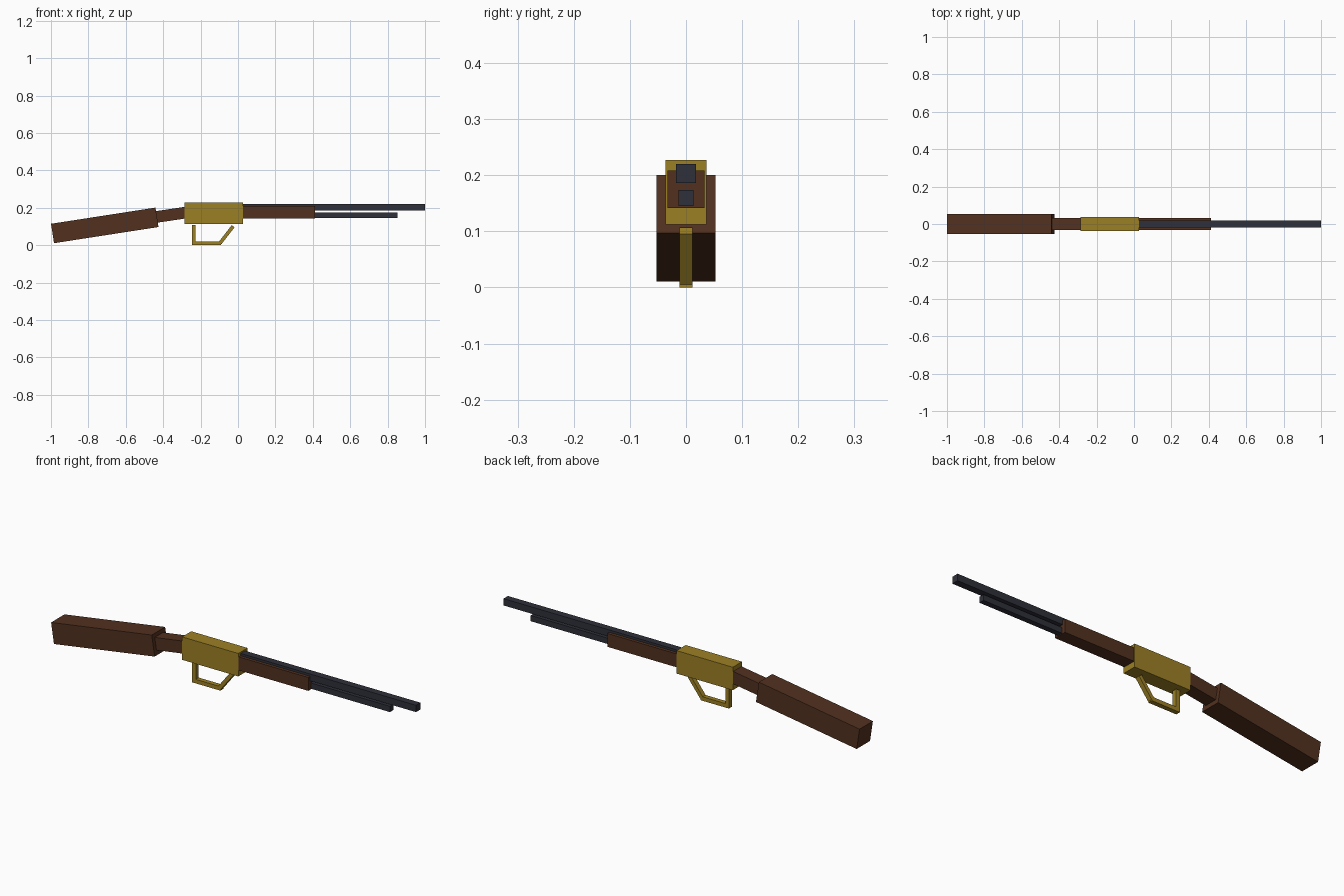
import bpy
import math

if "Cube" in bpy.data.objects:
    bpy.data.objects.remove(bpy.data.objects["Cube"])


def make_mat(name, rgb):
    m = bpy.data.materials.new(name)
    m.diffuse_color = (*rgb, 1.0)
    m.use_nodes = True
    m.node_tree.nodes["Principled BSDF"].inputs["Base Color"].default_value = m.diffuse_color
    return m


WOOD = make_mat("dark wood", (0.085, 0.031, 0.014))
BRASS = make_mat("brass", (0.33, 0.215, 0.018))
STEEL = make_mat("blued steel", (0.028, 0.030, 0.042))


def block(name, center, size, mat, tilt=0.0):
    """Box centred on y = 0; tilt raises its +x end, in degrees."""
    x, z = center
    bpy.ops.mesh.primitive_cube_add(size=1, location=(x, 0, z),
                                    rotation=(0, -math.radians(tilt), 0))
    ob = bpy.context.object
    ob.name = name
    ob.scale = size
    bpy.ops.object.transform_apply(location=False, rotation=False, scale=True)
    ob.data.materials.append(mat)
    return ob


def bar(name, p, q, width, thick, mat):
    """Box running between two points of the xz plane."""
    dx, dz = q[0] - p[0], q[1] - p[1]
    return block(name, ((p[0] + q[0]) / 2, (p[1] + q[1]) / 2),
                 (math.hypot(dx, dz), width, thick), mat,
                 math.degrees(math.atan2(dz, dx)))


# Wooden furniture
block("butt_stock", (-0.7125, 0.1055), (0.565, 0.106, 0.105), WOOD, 8.8)
block("wrist", (-0.357, 0.1625), (0.18, 0.066, 0.062), WOOD, 8.5)
block("forend", (0.208, 0.175), (0.41, 0.066, 0.067), WOOD)

# Receiver
block("receiver", (-0.129, 0.1695), (0.312, 0.073, 0.115), BRASS)

# Barrel and magazine tube
block("barrel", (0.49, 0.203), (1.02, 0.035, 0.034), STEEL)
block("magazine_tube", (0.426, 0.1595), (0.852, 0.027, 0.029), STEEL)

# Lever loop
bar("lever_rear", (-0.236, 0.0), (-0.236, 0.108), 0.0235, 0.02, BRASS)
bar("lever_bottom", (-0.246, 0.01), (-0.09, 0.01), 0.0235, 0.02, BRASS)
bar("lever_front", (-0.096, 0.011), (-0.026, 0.101), 0.0235, 0.019, BRASS)
